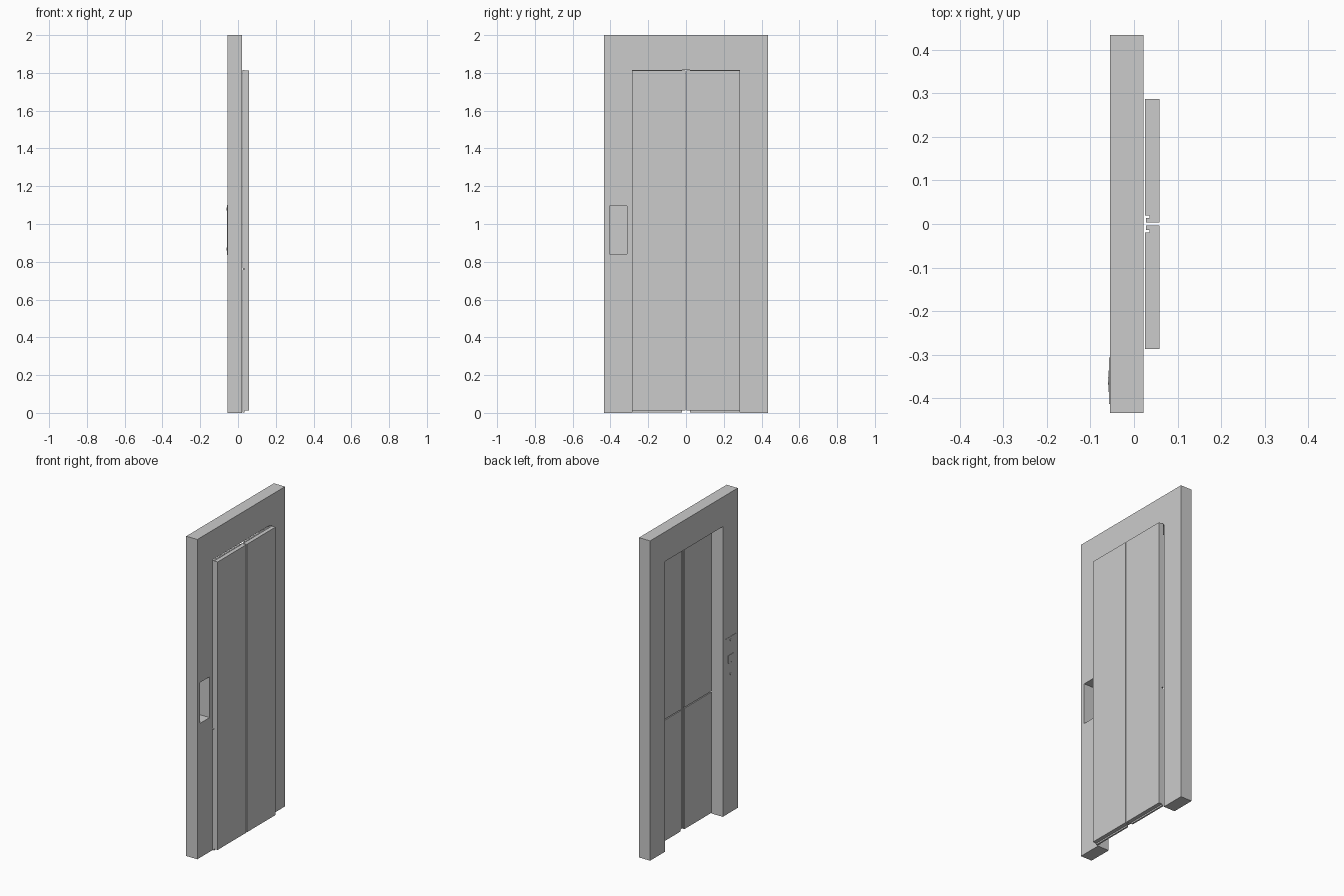
import bpy, bmesh
from math import radians

if "Cube" in bpy.data.objects:
    bpy.data.objects.remove(bpy.data.objects["Cube"])

def box(name, x, y, z, bevel=0):
    """Box from (min, max) ranges."""
    lo, hi = zip(x, y, z)
    bm = bmesh.new()
    bmesh.ops.create_cube(bm, size=1)
    for v in bm.verts:
        for i in range(3):
            v.co[i] = hi[i] if v.co[i] > 0 else lo[i]
    me = bpy.data.meshes.new(name)
    bm.to_mesh(me)
    bm.free()
    ob = bpy.data.objects.new(name, me)
    bpy.context.collection.objects.link(ob)
    if bevel:
        mod = ob.modifiers.new("Bevel", 'BEVEL')
        mod.width = bevel
        mod.segments = 1
    return ob

def span(a, b, side):
    return tuple(sorted((a * side, b * side)))

# Door frame: U profile extruded through the wall thickness
X0, X1, W, H, OW, OH = -0.055, 0.022, 0.433, 2.0, 0.285, 1.815
profile = [(-W, 0), (-OW, 0), (-OW, OH), (OW, OH), (OW, 0), (W, 0), (W, H), (-W, H)]
bm = bmesh.new()
face = bm.faces.new([bm.verts.new((X0, y, z)) for y, z in profile])
ext = bmesh.ops.extrude_face_region(bm, geom=[face])
bmesh.ops.translate(bm, vec=(X1 - X0, 0, 0),
                    verts=[g for g in ext['geom'] if isinstance(g, bmesh.types.BMVert)])
bmesh.ops.recalc_face_normals(bm, faces=bm.faces)
me = bpy.data.meshes.new("door_frame")
bm.to_mesh(me)
bm.free()
frame = bpy.data.objects.new("door_frame", me)
bpy.context.collection.objects.link(frame)

# Pocket behind the button plate, cut right through the frame
cutter = box("pocket_cutter", (-0.1, 0.1), (-0.405, -0.312), (0.84, 1.095))
cutter.hide_render = True
cutter.hide_set(True)
mod = frame.modifiers.new("Pocket", 'BOOLEAN')
mod.operation = 'DIFFERENCE'
mod.solver = 'EXACT'
mod.object = cutter

# Two sliding doors, each with raised facing panels and a meeting lip
for side, label in ((1, "left"), (-1, "right")):
    box(f"{label}_door_leaf", (0.035, 0.059), span(0.003, 0.286, side), (0.012, 1.813))
    box(f"{label}_door_lower_panel", (0.025, 0.035), span(0.02, 0.286, side), (0.003, 0.758))
    box(f"{label}_door_upper_panel", (0.025, 0.035), span(0.02, 0.286, side), (0.764, 1.815))
    box(f"{label}_door_lip", (0.028, 0.035), span(0.003, 0.014, side), (0.012, 1.813))

# Button plate, call button and its two screws
box("button_plate", (-0.057, -0.054), (-0.413, -0.306), (0.835, 1.1))
box("call_button", (-0.0585, -0.0565), (-0.385, -0.335), (0.94, 0.99), 0.001)
for z, label in ((1.08, "upper"), (0.868, "lower")):
    bpy.ops.mesh.primitive_cylinder_add(vertices=16, radius=0.008, depth=0.004,
                                        location=(-0.058, -0.36, z),
                                        rotation=(0, radians(90), 0))
    screw = bpy.context.object
    screw.name = f"{label}_screw"
    bpy.ops.object.shade_smooth_by_angle()
